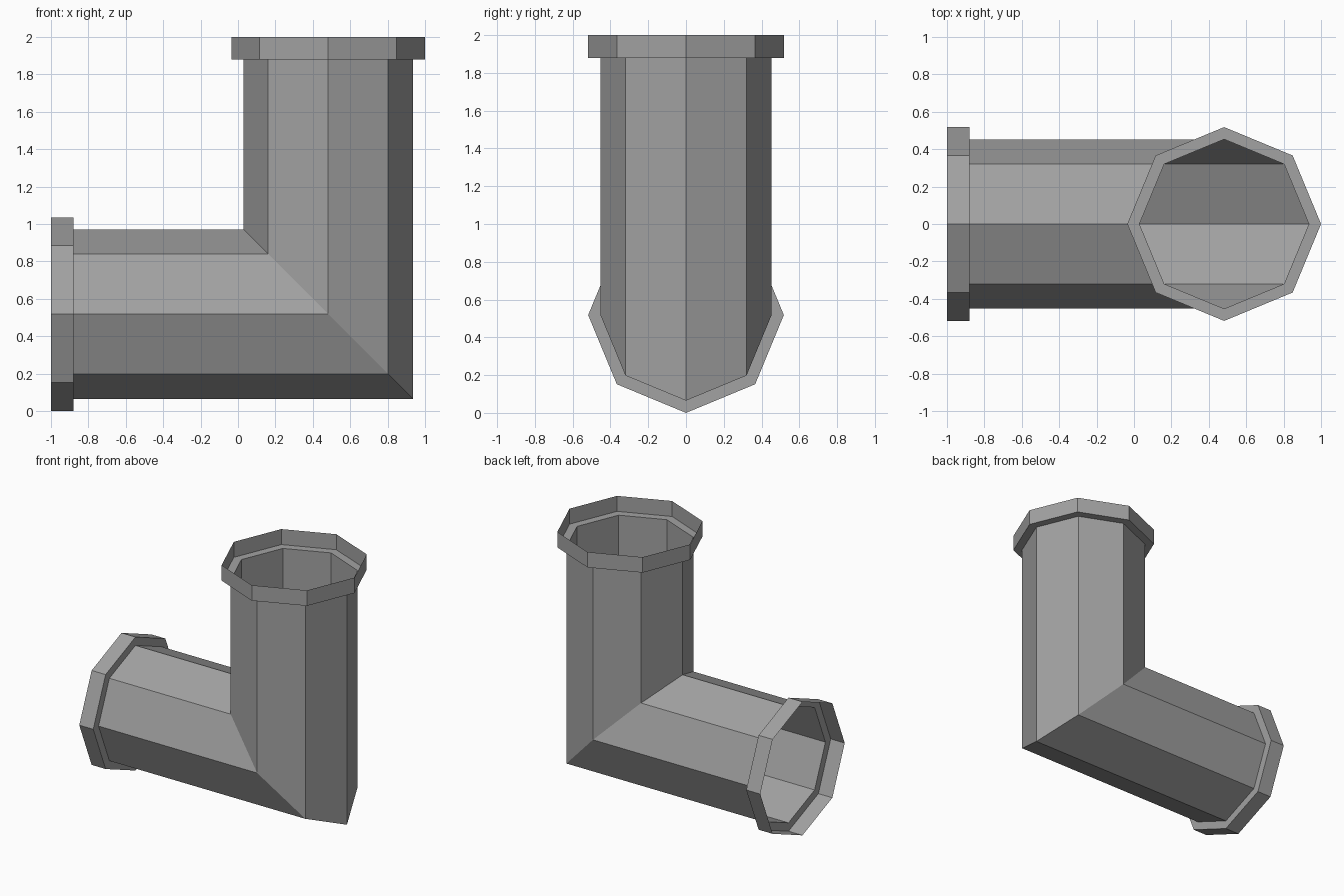
import bpy, bmesh
from math import cos, sin, pi

if "Cube" in bpy.data.objects:
    bpy.data.objects.remove(bpy.data.objects["Cube"])

SIDES = 8
PIPE_R, RIM_R = 0.453, 0.518
RIM_DEPTH = 0.12
AXIS_X, AXIS_Z = 1 - RIM_R, RIM_R   # upright and level pipe axes
TOP, END = 2.0, -1.0

grey = bpy.data.materials.new("pipe grey")
grey.use_nodes = True
colour = (0.36, 0.36, 0.36, 1)
grey.diffuse_color = colour
grey.node_tree.nodes["Principled BSDF"].inputs["Base Color"].default_value = colour


def upright(r, z):
    return lambda u, v: (AXIS_X + r * u, r * v, z)


def level(r, x):
    return lambda u, v: (x, r * v, AXIS_Z - r * u)


def mitre(u, v):
    return (AXIS_X + PIPE_R * u, PIPE_R * v, AXIS_Z - PIPE_R * u)


def sweep(name, rings):
    """Join successive octagonal rings into an open flat-shaded shell."""
    bm = bmesh.new()
    loops = []
    for ring in rings:
        angles = [2 * pi * i / SIDES for i in range(SIDES)]
        loops.append([bm.verts.new(ring(cos(a), sin(a))) for a in angles])
    for low, high in zip(loops, loops[1:]):
        for i in range(SIDES):
            j = (i + 1) % SIDES
            bm.faces.new((low[i], low[j], high[j], high[i]))
    mesh = bpy.data.meshes.new(name)
    bm.to_mesh(mesh)
    bm.free()
    mesh.materials.append(grey)
    obj = bpy.data.objects.new(name, mesh)
    bpy.context.collection.objects.link(obj)
    return obj


# Mitred elbow with a stepped, open socket at each end
sweep("elbow_pipe", [
    level(RIM_R, END),
    level(RIM_R, END + RIM_DEPTH),
    level(PIPE_R, END + RIM_DEPTH),
    mitre,
    upright(PIPE_R, TOP - RIM_DEPTH),
    upright(RIM_R, TOP - RIM_DEPTH),
    upright(RIM_R, TOP),
])
